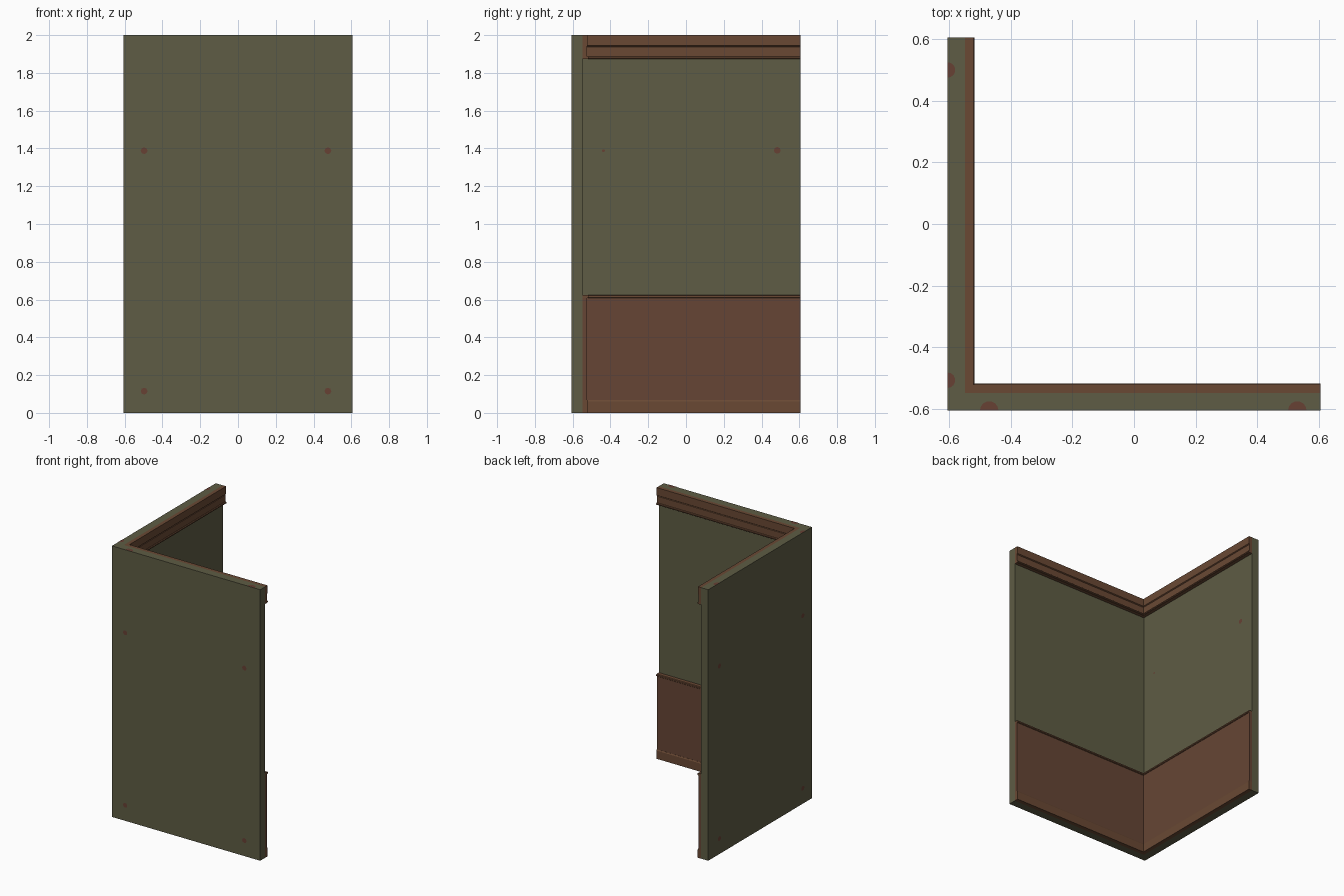
import bpy, bmesh, math

if "Cube" in bpy.data.objects:
    bpy.data.objects.remove(bpy.data.objects["Cube"])

H = 0.605   # half width of the corner
T = 0.057   # wall thickness


def material(name, rgb):
    m = bpy.data.materials.new(name)
    m.diffuse_color = (*rgb, 1)
    m.use_nodes = True
    m.node_tree.nodes["Principled BSDF"].inputs["Base Color"].default_value = m.diffuse_color
    return m


GREEN = material("olive plaster", (0.112, 0.107, 0.058))
BROWN = material("brown wood", (0.132, 0.060, 0.035))
TRIM = material("trim wood", (0.142, 0.066, 0.034))
SPOT = material("rust spot", (0.135, 0.052, 0.034))


def add_mesh(name, bm, mat):
    bmesh.ops.recalc_face_normals(bm, faces=bm.faces)
    me = bpy.data.meshes.new(name)
    bm.to_mesh(me)
    bm.free()
    ob = bpy.data.objects.new(name, me)
    bpy.context.collection.objects.link(ob)
    me.materials.append(mat)
    return ob


def corner_run(name, profile, mat):
    """Sweep a (depth, height) profile along both walls with a mitred corner."""
    bm = bmesh.new()
    rings = []
    for k in range(3):
        ring = []
        for d, z in profile:
            i = d - H
            ring.append(bm.verts.new([(H, i, z), (i, i, z), (i, H, z)][k]))
        rings.append(ring)
    n = len(profile)
    for a, b in zip(rings, rings[1:]):
        for j in range(n):
            bm.faces.new((a[j], a[(j + 1) % n], b[(j + 1) % n], b[j]))
    bm.faces.new(rings[0])
    bm.faces.new(rings[2])
    return add_mesh(name, bm, mat)


# Plain wall
corner_run("wall", [(0, 0), (T, 0), (T, 2), (0, 2)], GREEN)

# Skirting, lower panelling and its rounded cap rail
corner_run("skirting", [(T, 0), (0.086, 0), (0.086, 0.06), (0.082, 0.068), (T, 0.068)], TRIM)
corner_run("lower_panel", [(T, 0.068), (0.081, 0.068), (0.081, 0.608), (T, 0.608)], BROWN)
corner_run("panel_cap", [(T, 0.608), (0.083, 0.608), (0.088, 0.612),
                         (0.088, 0.621), (0.083, 0.625), (T, 0.625)], TRIM)

# Crown moulding with a groove, and its lower bead
corner_run("crown", [(T, 1.888), (0.081, 1.888), (0.081, 1.936), (0.077, 1.939),
                     (0.084, 1.944), (0.084, 2), (T, 2)], TRIM)
corner_run("crown_bead", [(T, 1.873), (0.083, 1.873), (0.088, 1.877),
                          (0.088, 1.884), (0.083, 1.888), (T, 1.888)], TRIM)


# Small rust spots: thin flat patches facing -y, -x, +x or up
def spot(name, place, u_range, radius, center):
    bm = bmesh.new()
    a0, a1 = u_range
    full = a1 - a0 > 6
    pts = []
    for k in range(8):
        a = a0 + (a1 - a0) * k / (8 if full else 7)
        pts.append(bm.verts.new(place(center[0] + radius * math.cos(a),
                                      center[1] + radius * math.sin(a))))
    f = bm.faces.new(pts)
    add_mesh(name, bm, SPOT)


FULL = (0, 2 * math.pi)
e = 0.0015
for s in (-0.497, 0.476):
    for z in (0.115, 1.388):
        spot("front_spot", lambda u, v: (u, -H - e, v), FULL, 0.018, (s, z))
        spot("side_spot", lambda u, v: (-H - e, u, v), FULL, 0.018, (s, z))
spot("inner_spot", lambda u, v: (T - H + e, u, v), FULL, 0.018, (0.483, 1.39))
spot("inner_spot", lambda u, v: (T - H + e, u, v), FULL, 0.008, (-0.437, 1.388))
for x in (-0.47, 0.53):
    spot("top_spot", lambda u, v: (u, v, 2 + e), (0, math.pi), 0.03, (x, -H))
for y in (-0.507, 0.5):
    spot("top_spot", lambda u, v: (u, v, 2 + e), (-math.pi / 2, math.pi / 2), 0.025, (-H, y))
